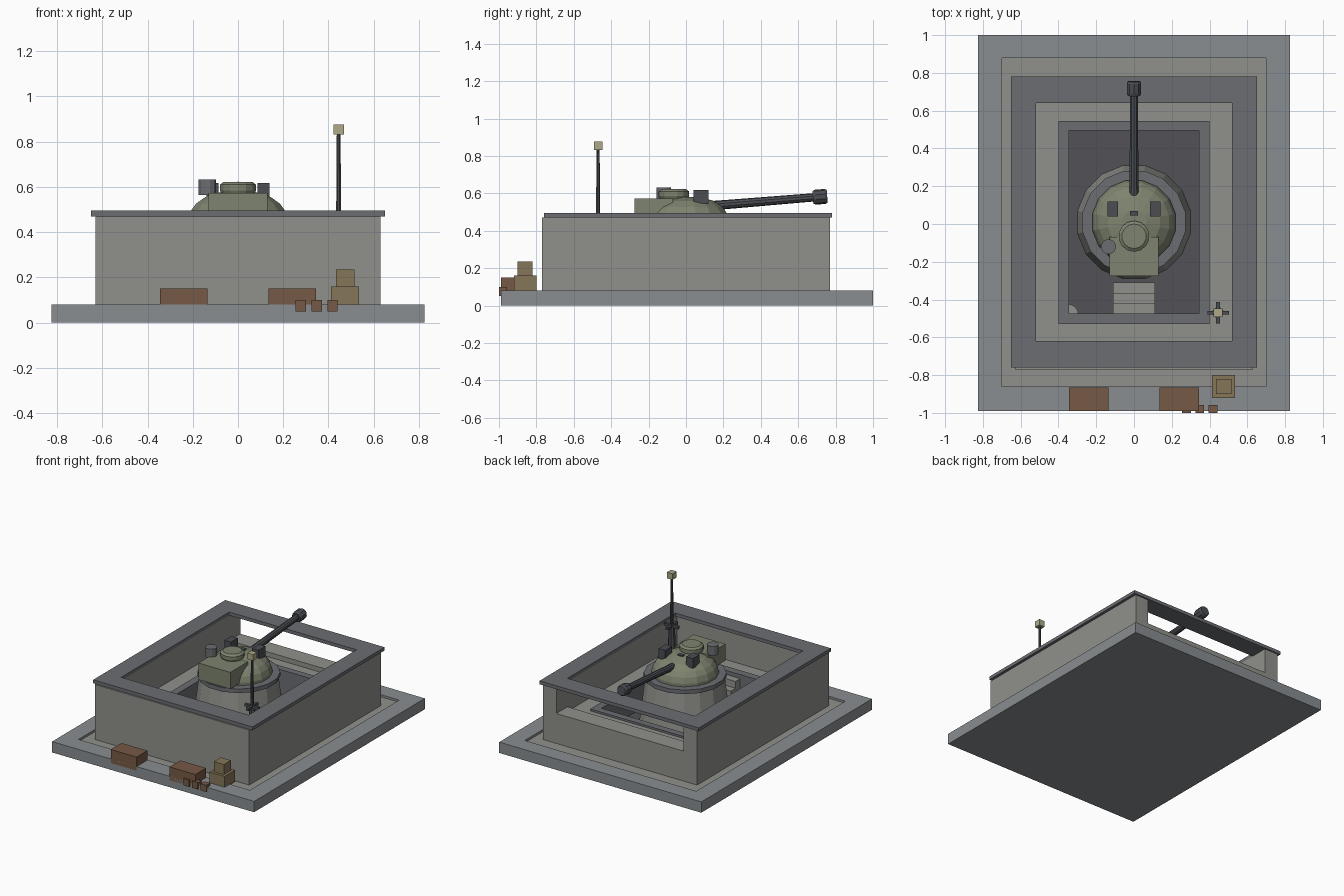
import bpy, bmesh, math
from mathutils import Vector

if "Cube" in bpy.data.objects:
    bpy.data.objects.remove(bpy.data.objects["Cube"])


def material(name, rgb):
    m = bpy.data.materials.new(name)
    m.diffuse_color = (*rgb, 1)
    m.use_nodes = True
    m.node_tree.nodes["Principled BSDF"].inputs["Base Color"].default_value = m.diffuse_color
    return m


SLAB = material("slab_grey", (0.25, 0.27, 0.28))
CONCRETE = material("concrete", (0.28, 0.28, 0.26))
TRIM = material("dark_trim", (0.15, 0.155, 0.17))
FLOOR = material("pit_floor", (0.085, 0.085, 0.095))
OLIVE = material("olive", (0.21, 0.23, 0.16))
METAL = material("gun_metal", (0.07, 0.075, 0.085))
BROWN = material("brown", (0.18, 0.10, 0.06))
TAN = material("tan", (0.24, 0.18, 0.10))
CREAM = material("cream", (0.42, 0.40, 0.25))


def finish(name, bm, mat):
    bmesh.ops.recalc_face_normals(bm, faces=bm.faces)
    mesh = bpy.data.meshes.new(name)
    bm.to_mesh(mesh)
    bm.free()
    mesh.materials.append(mat)
    ob = bpy.data.objects.new(name, mesh)
    bpy.context.collection.objects.link(ob)
    return ob


def prism(name, pts, z0, z1, mat):
    """Outline in plan, extruded from z0 to z1."""
    bm = bmesh.new()
    f = bm.faces.new([bm.verts.new((x, y, z0)) for x, y in pts])
    r = bmesh.ops.extrude_face_region(bm, geom=[f])
    verts = [v for v in r["geom"] if isinstance(v, bmesh.types.BMVert)]
    bmesh.ops.translate(bm, verts=verts, vec=(0, 0, z1 - z0))
    return finish(name, bm, mat)


def box(name, x0, x1, y0, y1, z0, z1, mat):
    return prism(name, [(x0, y0), (x1, y0), (x1, y1), (x0, y1)], z0, z1, mat)


def frame(name, outer, inner, z0, z1, mat):
    """Rectangular ring; outer and inner are (half width, y min, y max)."""
    bm = bmesh.new()
    loops = []
    for (w, a, b), z in ((outer, z0), (outer, z1), (inner, z1), (inner, z0)):
        loops.append([bm.verts.new((x, y, z)) for x, y in
                      ((-w, a), (w, a), (w, b), (-w, b))])
    for i in range(4):
        p, q = loops[i], loops[(i + 1) % 4]
        for j in range(4):
            k = (j + 1) % 4
            bm.faces.new((p[j], p[k], q[k], q[j]))
    return finish(name, bm, mat)


def lathe(name, profile, sides, mat, at=(0, 0, 0), axis=(0, 0, 1)):
    """Capped (radius, height) profile spun about an axis."""
    bm = bmesh.new()
    rot = Vector((0, 0, 1)).rotation_difference(Vector(axis))
    rings = []
    for r, h in profile:
        ring = []
        for i in range(sides):
            t = 2 * math.pi * (i + 0.5) / sides
            p = rot @ Vector((r * math.cos(t), r * math.sin(t), h))
            ring.append(bm.verts.new(p + Vector(at)))
        rings.append(ring)
    for p, q in zip(rings, rings[1:]):
        for j in range(sides):
            k = (j + 1) % sides
            bm.faces.new((p[j], p[k], q[k], q[j]))
    bm.faces.new(rings[0])
    bm.faces.new(rings[-1])
    return finish(name, bm, mat)


# Base slab with a shallow recess around the walls
box("base_slab", -0.825, 0.825, -0.99, 1.0, 0, 0.06, SLAB)
frame("base_rim", (0.825, -0.99, 1.0), (0.70, -0.86, 0.88), 0.06, 0.08, SLAB)
box("recess_floor", -0.70, 0.70, -0.86, 0.88, 0.055, 0.064, CONCRETE)

# U-shaped wall, low parapet in the open back side, cap on top
prism("walls", [(-0.63, -0.77), (0.63, -0.77), (0.63, 0.77), (0.52, 0.77),
                (0.52, -0.64), (-0.52, -0.64), (-0.52, 0.77), (-0.63, 0.77)],
      0.06, 0.47, CONCRETE)
box("back_parapet", -0.52, 0.52, 0.64, 0.77, 0.06, 0.285, CONCRETE)
frame("wall_cap", (0.65, -0.76, 0.78), (0.52, -0.62, 0.64), 0.47, 0.495, TRIM)

# Raised walkway around the gun pit
frame("walkway", (0.52, -0.64, 0.64), (0.39, -0.52, 0.535), 0.06, 0.25, CONCRETE)
frame("pit_trim", (0.40, -0.53, 0.545), (0.345, -0.475, 0.495), 0.07, 0.265, TRIM)
box("pit_floor", -0.345, 0.345, -0.475, 0.495, 0.06, 0.085, FLOOR)
for i in range(3):
    box(f"step_{i}", -0.11, 0.11, -0.475, -0.31 - 0.055 * i,
        0.085 + 0.05 * i, 0.135 + 0.05 * i, CONCRETE)
lathe("corner_drum", [(0.05, 0.08), (0.05, 0.24)], 12, CONCRETE, (-0.345, -0.475, 0))

# Turret pedestal, ring and dome
C = (0, 0.01, 0)
lathe("pedestal", [(0.305, 0.085), (0.265, 0.41)], 16, CONCRETE, C)
lathe("turret_ring", [(0.277, 0.405), (0.277, 0.435)], 16, TRIM, C)
lathe("turret_dome", [(0.225, 0.435), (0.225, 0.455), (0.212, 0.495), (0.188, 0.527),
                      (0.14, 0.56), (0.065, 0.58)], 16, OLIVE, C)
box("turret_bustle", -0.13, 0.13, -0.275, -0.07, 0.45, 0.573, OLIVE)
lathe("hatch", [(0.07, 0.56), (0.082, 0.585), (0.082, 0.61), (0.065, 0.622)],
      14, OLIVE, (0, -0.065, 0))
lathe("periscope", [(0.04, 0.565), (0.04, 0.632)], 12, TRIM, (-0.135, -0.12, 0))
for side, x in (("left", -0.113), ("right", 0.113)):
    box(f"sight_{side}", x - 0.027, x + 0.027, 0.04, 0.12, 0.545, 0.618, METAL)
box("dome_stud", -0.02, 0.02, 0.045, 0.07, 0.57, 0.588, METAL)

# Gun barrel, raised slightly
direction = Vector((0, 0.61, 0.05)).normalized()
start = (0, 0.14, 0.534)
lathe("gun_barrel", [(0.025, 0), (0.022, 0.56)], 10, METAL, start, direction)
lathe("muzzle", [(0.034, 0.54), (0.04, 0.555), (0.04, 0.605), (0.034, 0.617)],
      10, METAL, start, direction)

# Antenna on a post, with a cross-shaped bracket
AX, AY = 0.445, -0.47
lathe("antenna_post", [(0.028, 0.25), (0.022, 0.475)], 8, METAL, (AX, AY, 0))
lathe("antenna_mast", [(0.012, 0.47), (0.009, 0.835)], 8, METAL, (AX, AY, 0))
box("bracket_x", AX - 0.057, AX + 0.057, AY - 0.01, AY + 0.01, 0.47, 0.49, METAL)
box("bracket_y", AX - 0.01, AX + 0.01, AY - 0.057, AY + 0.057, 0.47, 0.49, METAL)
box("antenna_head", AX - 0.023, AX + 0.023, AY - 0.023, AY + 0.023, 0.832, 0.877, CREAM)

# Supplies outside the front wall
box("crate_left", -0.345, -0.135, -0.99, -0.865, 0.05, 0.15, BROWN)
box("crate_right", 0.135, 0.345, -0.99, -0.865, 0.05, 0.15, BROWN)
for i, x in enumerate((0.255, 0.325, 0.395)):
    box(f"ammo_can_{i}", x, x + 0.046, -1.0, -0.957, 0.05, 0.10, BROWN)
box("tan_box_lower", 0.412, 0.535, -0.92, -0.80, 0.075, 0.16, TAN)
box("tan_box_upper", 0.433, 0.515, -0.90, -0.82, 0.16, 0.235, TAN)
